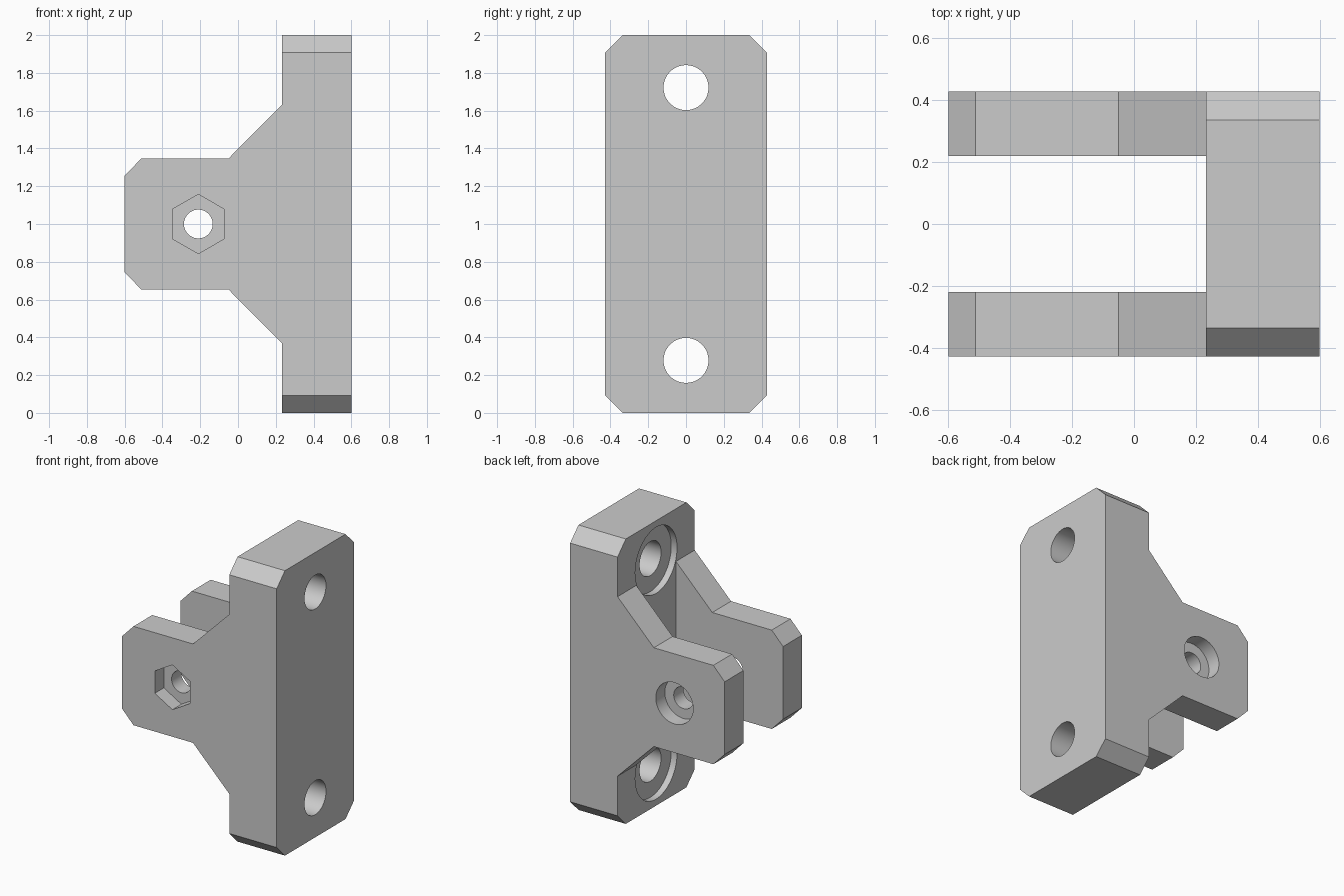
import bpy
import math
from mathutils import Vector

cube = bpy.data.objects.get("Cube")
if cube:
    bpy.data.objects.remove(cube, do_unlink=True)

HALF_W, HALF_GAP, CHAMFER = 0.428, 0.22, 0.092
PLATE_X, PIVOT_X, MID_Z = 0.232, -0.21, 1.0

grey = bpy.data.materials.new("plain_grey")
grey.use_nodes = True
colour = (0.6, 0.6, 0.6, 1)
grey.diffuse_color = colour
grey.node_tree.nodes["Principled BSDF"].inputs["Base Color"].default_value = colour


def prism(name, points, axis, start, end):
    """Extrude a 2D outline along x (points are y, z) or y (points are x, z)."""
    def place(p, t):
        return Vector((t, p[0], p[1])) if axis == "x" else Vector((p[0], t, p[1]))
    n = len(points)
    verts = [place(p, t) for t in (start, end) for p in points]
    faces = [list(range(n)), list(range(2 * n - 1, n - 1, -1))]
    faces += [[i, i + n, (i + 1) % n + n, (i + 1) % n] for i in range(n)]
    mesh = bpy.data.meshes.new(name)
    mesh.from_pydata(verts, [], faces)
    import_normals(mesh)
    mesh.materials.append(grey)
    obj = bpy.data.objects.new(name, mesh)
    bpy.context.collection.objects.link(obj)
    return obj


def import_normals(mesh):
    import bmesh
    bm = bmesh.new()
    bm.from_mesh(mesh)
    bmesh.ops.recalc_face_normals(bm, faces=bm.faces)
    bm.to_mesh(mesh)
    bm.free()


def ring(cx, cz, radius, sides=64):
    """Regular polygon with a corner at the top."""
    return [(cx + radius * math.sin(2 * math.pi * i / sides),
             cz + radius * math.cos(2 * math.pi * i / sides)) for i in range(sides)]


def combine(target, tool, operation="DIFFERENCE"):
    tool.hide_render = True
    mod = target.modifiers.new("cut", "BOOLEAN")
    mod.operation, mod.solver, mod.object = operation, "EXACT", tool
    bpy.ops.object.select_all(action="DESELECT")
    bpy.context.view_layer.objects.active = target
    target.select_set(True)
    bpy.ops.object.modifier_apply(modifier=mod.name)
    bpy.data.objects.remove(tool, do_unlink=True)


# Side silhouette: clevis arms, sloped gussets and mounting plate
upper = [(-0.6, 0.255), (-0.512, 0.347), (-0.05, 0.347), (PLATE_X, 0.63),
         (PLATE_X, 1.2), (0.6, 1.2)]
outline = [(x, MID_Z + z) for x, z in upper]
outline += [(x, MID_Z - z) for x, z in reversed(upper)]
bracket = prism("clevis_bracket", outline, "y", -0.6, 0.6)

# Trim to the plate outline with chamfered corners
c = HALF_W - CHAMFER
corner = [(c, 2), (HALF_W, 2 - CHAMFER), (HALF_W, CHAMFER), (c, 0)]
plate = corner + [(-y, z) for y, z in reversed(corner)]
combine(bracket, prism("plate_outline", plate, "x", -1, 1), "INTERSECT")

# Slot between the arms
slot = [(-1, -1), (PLATE_X, -1), (PLATE_X, 3), (-1, 3)]
combine(bracket, prism("slot_cutter", slot, "y", -HALF_GAP, HALF_GAP))

# Mounting holes with shallow counterbores on the slot side
for z in (MID_Z - 0.722, MID_Z + 0.722):
    combine(bracket, prism("mount_hole", ring(0, z, 0.119), "x", 0, 1))
    combine(bracket, prism("mount_counterbore", ring(0, z, 0.232), "x",
                           PLATE_X - 0.1, PLATE_X + 0.045))

# Pivot hole, nut pocket at the front and round screw head pocket at the back
combine(bracket, prism("pivot_hole", ring(PIVOT_X, MID_Z, 0.076), "y", -1, 1))
combine(bracket, prism("nut_pocket", ring(PIVOT_X, MID_Z, 0.157, 6), "y", -1, 0.1 - HALF_W))
combine(bracket, prism("head_pocket", ring(PIVOT_X, MID_Z, 0.145), "y", HALF_W - 0.1, 1))

bpy.ops.object.shade_smooth_by_angle(angle=math.radians(30))
